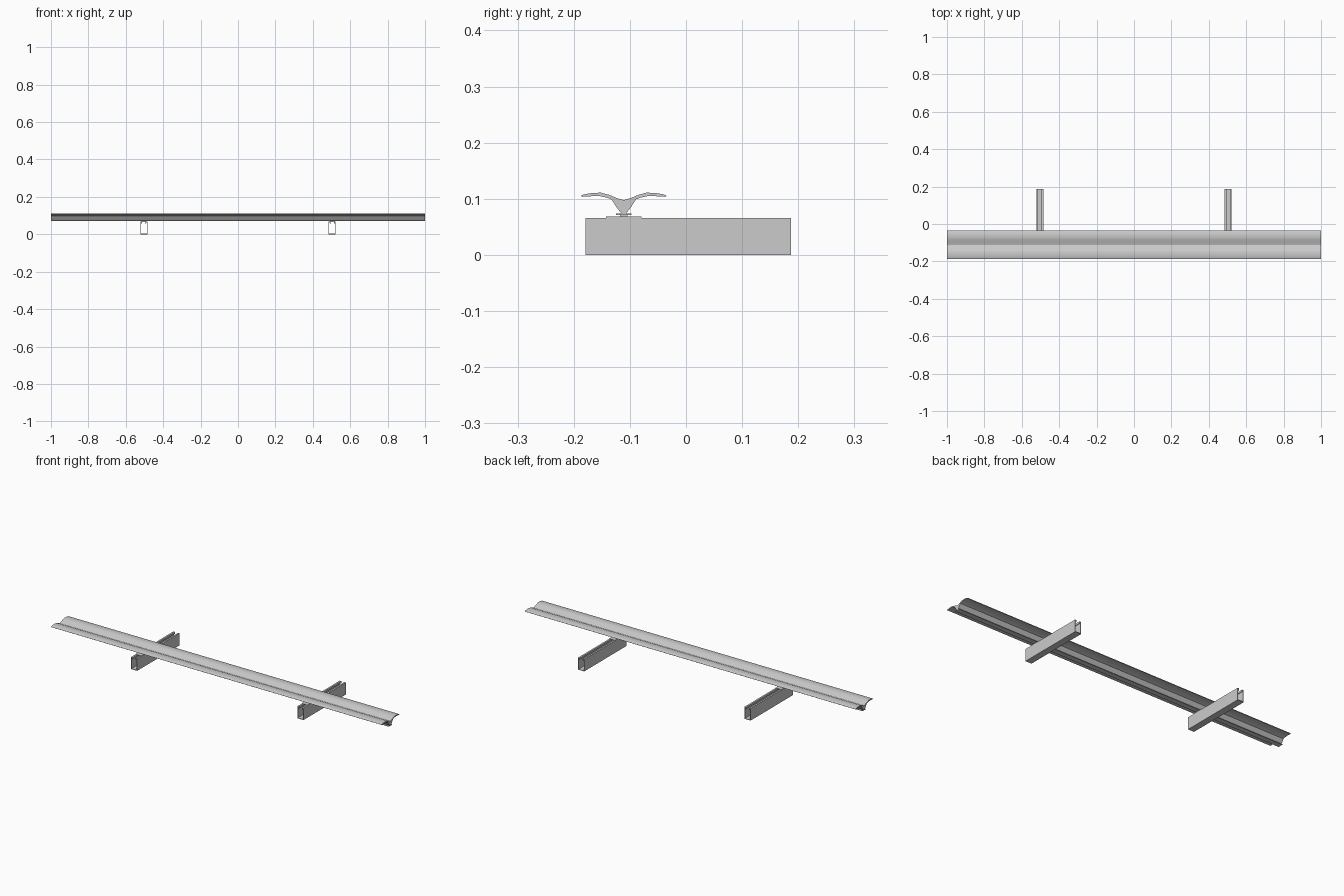
import bpy, bmesh
from mathutils import Vector

if "Cube" in bpy.data.objects:
    bpy.data.objects.remove(bpy.data.objects["Cube"])


def extrude_profile(name, pts, axis, start, end, smooth=False):
    """Solid prism: 2D profile (horizontal, z) swept along x or y."""
    place = (lambda a, z, t: (t, a, z)) if axis == 'x' else (lambda a, z, t: (a, t, z))
    bm = bmesh.new()
    face = bm.faces.new([bm.verts.new(place(a, z, start)) for a, z in pts])
    res = bmesh.ops.extrude_face_region(bm, geom=[face], use_keep_orig=True)
    moved = [g for g in res['geom'] if isinstance(g, bmesh.types.BMVert)]
    shift = Vector((end - start, 0, 0) if axis == 'x' else (0, end - start, 0))
    bmesh.ops.translate(bm, verts=moved, vec=shift)
    bmesh.ops.recalc_face_normals(bm, faces=bm.faces[:])
    me = bpy.data.meshes.new(name)
    bm.to_mesh(me)
    bm.free()
    ob = bpy.data.objects.new(name, me)
    bpy.context.collection.objects.link(ob)
    if smooth:
        bpy.ops.object.select_all(action='DESELECT')
        ob.select_set(True)
        bpy.context.view_layer.objects.active = ob
        bpy.ops.object.shade_smooth_by_angle(angle=0.5)
    return ob


def mirrored(half, cx):
    """Half profile from axis outward, closed with its mirror image."""
    right = [(cx + a, z) for a, z in half]
    left = [(cx - a, z) for a, z in reversed(half) if a > 0]
    return right + left


def box(name, x, y, z0, z1, sx, sy):
    pts = [(y - sy/2, z0), (y + sy/2, z0), (y + sy/2, z1), (y - sy/2, z1)]
    return extrude_profile(name, pts, 'x', x - sx/2, x + sx/2)


WING_Y = -0.111

# Long gull-wing beam with a narrow foot flange
wing = [(0, 0.0975), (0.012, 0.101), (0.026, 0.107), (0.041, 0.111), (0.058, 0.110),
        (0.070, 0.108), (0.0765, 0.1055), (0.074, 0.1035), (0.058, 0.1045),
        (0.042, 0.1045), (0.030, 0.102), (0.022, 0.099), (0.013, 0.085),
        (0.004, 0.0735), (0.014, 0.0735), (0.014, 0.071), (0, 0.071)]
extrude_profile("gull_wing_beam", mirrored(wing, WING_Y), 'x', -1, 1, smooth=True)

# Slotted channel rails with clamp plates
W, H, T, SLOT, LIP = 0.0185, 0.066, 0.003, 0.009, 0.010
channel = [(0, 0), (W, 0), (W, H), (SLOT, H), (SLOT, H - LIP), (SLOT + T, H - LIP),
           (SLOT + T, H - T), (W - T, H - T), (W - T, T), (0, T)]
for side, x in (("left", -0.503), ("right", 0.503)):
    # one half to the slot, then its mirror
    right = [(x + a, z) for a, z in channel[1:-1]]
    left = [(x - a, z) for a, z in reversed(channel[1:-1])]
    extrude_profile(side + "_channel_rail", right + left, 'y', -0.179, 0.187)
    box(side + "_clamp_plate", x, WING_Y, 0.066, 0.068, 0.036, 0.064)
    box(side + "_clamp_stem", x, WING_Y, 0.068, 0.0715, 0.024, 0.014)
